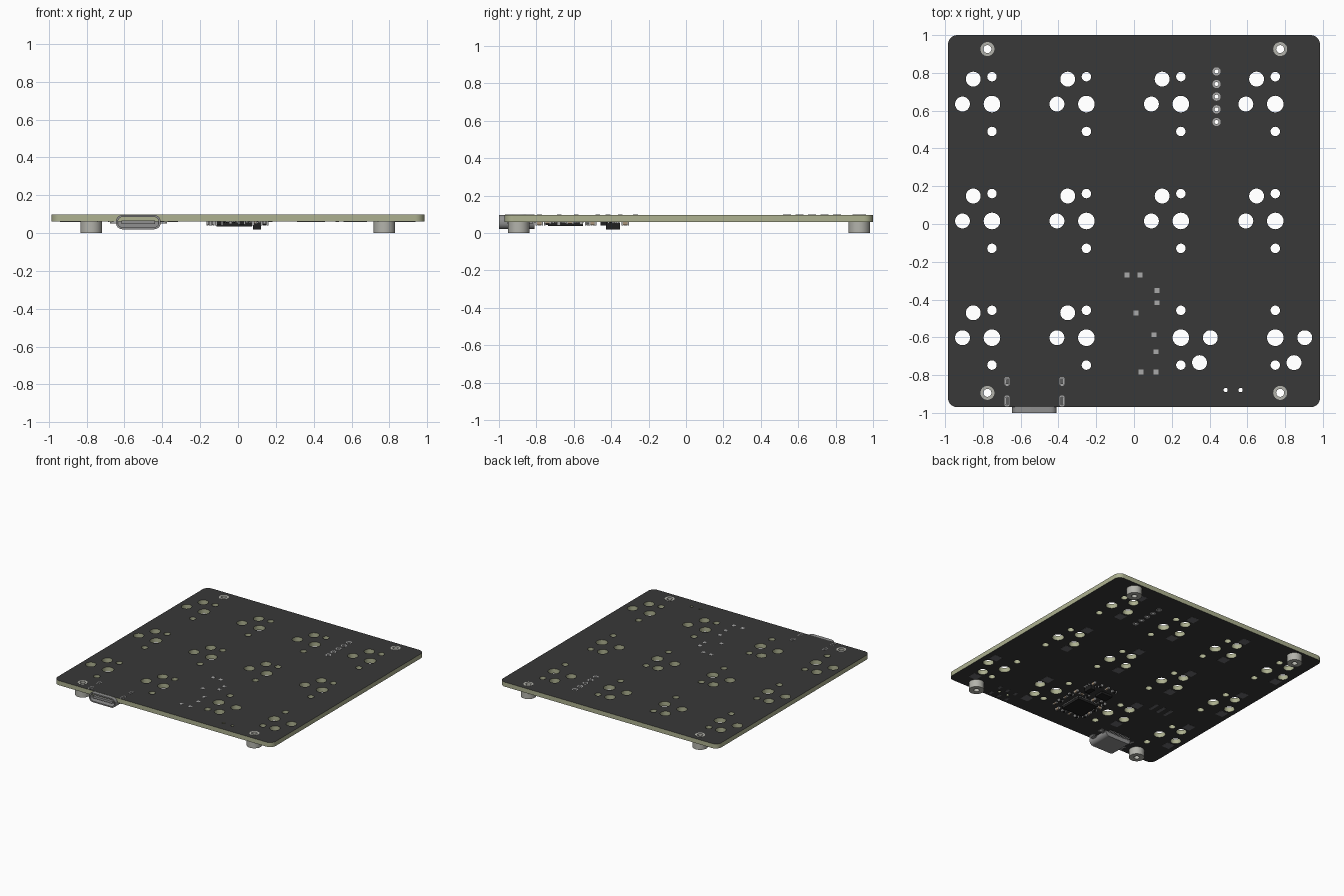
import bpy, math, random
from math import cos, sin, pi

if "Cube" in bpy.data.objects:
    bpy.data.objects.remove(bpy.data.objects["Cube"])
random.seed(4)


def mat(name, rgb):
    m = bpy.data.materials.new(name)
    m.diffuse_color = (*rgb, 1)
    m.use_nodes = True
    m.node_tree.nodes["Principled BSDF"].inputs["Base Color"].default_value = m.diffuse_color
    return m


MASK = mat("solder_mask", (0.04, 0.04, 0.04))
CORE = mat("board_core", (0.42, 0.44, 0.28))
STEEL = mat("steel", (0.45, 0.45, 0.41))
SHELL = mat("shell_metal", (0.28, 0.28, 0.28))
PAD = mat("solder_pad", (0.4, 0.4, 0.4))
UNDERPAD = mat("socket_pad", (0.15, 0.15, 0.16))
BLACK = mat("chip_black", (0.015, 0.015, 0.015))
TAN = mat("capacitor_tan", (0.4, 0.3, 0.2))


def circle(x, y, r, n=32):
    return [(x + r * cos(2 * pi * i / n), y + r * sin(2 * pi * i / n)) for i in range(n)]


def rounded(x0, x1, y0, y1, r, n=8):
    pts = []
    for k, (cx, cy) in enumerate([(x1 - r, y1 - r), (x0 + r, y1 - r), (x0 + r, y0 + r), (x1 - r, y0 + r)]):
        for i in range(n + 1):
            a = (k + i / n) * pi / 2
            pts.append((cx + r * cos(a), cy + r * sin(a)))
    return pts


def plate(name, loops, z0, z1, material, upright=False):
    """Filled outline with holes, extruded z0..z1 (or along y when upright)."""
    cu = bpy.data.curves.new(name, 'CURVE')
    cu.dimensions = '2D'
    cu.fill_mode = 'BOTH'
    cu.extrude = (z1 - z0) / 2
    for pts in loops:
        sp = cu.splines.new('POLY')
        sp.points.add(len(pts) - 1)
        for p, (x, y) in zip(sp.points, pts):
            p.co = (x, y, 0, 1)
        sp.use_cyclic_u = True
    ob = bpy.data.objects.new(name, cu)
    bpy.context.collection.objects.link(ob)
    mid = (z0 + z1) / 2
    if upright:
        ob.rotation_euler = (pi / 2, 0, 0)
        ob.location = (0, mid, 0)
    else:
        ob.location = (0, 0, mid)
    bpy.ops.object.select_all(action='DESELECT')
    ob.select_set(True)
    bpy.context.view_layer.objects.active = ob
    bpy.ops.object.convert(target='MESH')
    ob = bpy.context.view_layer.objects.active
    ob.name = name
    ob.data.materials.clear()
    ob.data.materials.append(material)
    bpy.ops.object.shade_smooth_by_angle(angle=math.radians(35))
    return ob


def boxes(name, items, material):
    """One mesh of many boxes, each (cx, cy, width, depth, z0, z1)."""
    v, f = [], []
    for cx, cy, w, d, z0, z1 in items:
        b = len(v)
        v += [(cx + sx * w / 2, cy + sy * d / 2, z) for z in (z0, z1)
              for sx, sy in ((-1, -1), (1, -1), (1, 1), (-1, 1))]
        f += [[b + i for i in q] for q in ((3, 2, 1, 0), (4, 5, 6, 7), (0, 1, 5, 4),
                                           (1, 2, 6, 5), (2, 3, 7, 6), (3, 0, 4, 7))]
    me = bpy.data.meshes.new(name)
    me.from_pydata(v, [], f)
    me.materials.append(material)
    ob = bpy.data.objects.new(name, me)
    bpy.context.collection.objects.link(ob)
    return ob


ZB, ZT = 0.06, 0.097
holes, pads = [], []

# Key switch footprints: five holes and two socket pads each
for row, cy in enumerate((0.635, 0.016, -0.602)):
    for col, cx in enumerate((-0.752, -0.252, 0.248, 0.748)):
        s = -1 if row == 2 and col >= 2 else 1
        holes += [circle(cx, cy, 0.044), circle(cx - s * 0.156, cy, 0.0395),
                  circle(cx - s * 0.099, cy + s * 0.132, 0.0395),
                  circle(cx, cy + 0.145, 0.025), circle(cx, cy - 0.145, 0.025)]
        pads += [(cx - s * 0.156, cy - s * 0.087, 0.068, 0.068, ZB - 0.001, ZB + 0.001),
                 (cx - s * 0.099, cy + s * 0.219, 0.068, 0.068, ZB - 0.001, ZB + 0.001)]

mounts = [(x, y) for x in (-0.776, 0.774) for y in (0.926, -0.894)]
header = [(0.437, 0.808 - 0.067 * i) for i in range(5)]
slots = [(x, y, h) for x in (-0.672, -0.381) for y, h in ((-0.833, 0.024), (-0.937, 0.03))]
holes += [circle(x, y, 0.037) for x, y in mounts]
holes += [circle(x, y, 0.021, 20) for x, y in header]
holes += [rounded(x - 0.013, x + 0.013, y - h, y + h, 0.0125) for x, y, h in slots]
holes += [circle(x, -0.879, 0.0115, 20) for x in (0.485, 0.564)]

# Circuit board: dark faces, olive edges and hole walls
board = plate("circuit_board", [rounded(-0.985, 0.985, -0.97, 1.0, 0.05)] + holes, ZB, ZT, CORE)
board.data.materials.append(MASK)
for p in board.data.polygons:
    p.material_index = 1 if abs(p.normal.z) > 0.5 else 0

# Stand-offs with a neck seated in the board
for x, y in mounts:
    plate("standoff", [circle(x, y, 0.057), circle(x, y, 0.021)], 0, ZB, STEEL)
    plate("standoff_neck", [circle(x, y, 0.037), circle(x, y, 0.021)], ZB, ZT + 0.001, STEEL)

# Plated header holes and connector slots
for x, y in header:
    plate("header_barrel", [circle(x, y, 0.022, 20), circle(x, y, 0.011, 20)], ZB - 0.001, ZT + 0.001, PAD)
for x, y, h in slots:
    plate("slot_plating", [rounded(x - 0.014, x + 0.014, y - h, y + h, 0.0135),
                           rounded(x - 0.007, x + 0.007, y - h + 0.007, y + h - 0.007, 0.0065)],
          ZB - 0.001, ZT + 0.001, PAD)
boxes("connector_tabs", [(x, y, 0.009, 2 * h - 0.02, 0.05, 0.09) for x, y, h in slots] +
      [(x + (0.018 if x < -0.5 else -0.018), y, 0.045, 2 * h - 0.02, 0.05, 0.056) for x, y, h in slots], SHELL)

# Socket connector: hollow shell, back wall and tongue
plate("connector_shell", [rounded(-0.645, -0.409, 0.02, 0.0955, 0.034),
                          rounded(-0.635, -0.419, 0.03, 0.0855, 0.026)], -1.0, -0.81, SHELL, True)
plate("connector_back", [rounded(-0.636, -0.418, 0.029, 0.0865, 0.026)], -0.88, -0.812, SHELL, True)
boxes("connector_tongue", [(-0.527, -0.93, 0.175, 0.12, 0.049, 0.067)], SHELL)
boxes("connector_leads", [(-0.615 + 0.016 * i, -0.8, 0.008, 0.03, 0.055, 0.06) for i in range(12)], PAD)

# Test pads on the top face
tests = [(-0.037, -0.27), (0.032, -0.27), (0.122, -0.352), (0.122, -0.417), (0.011, -0.471),
         (0.106, -0.587), (0.116, -0.677), (0.037, -0.783), (0.116, -0.783)]
boxes("top_test_pads", [(x, y, 0.025, 0.025, ZT - 0.001, ZT + 0.001) for x, y in tests], PAD)

# Underside pads: sockets, jumper strips and slide switch
pads += [(-0.60 + 0.07 * i, -0.32, 0.024, 0.09, ZB - 0.001, ZB + 0.001) for i in range(3)]
pads += [(x, y, 0.02, 0.035, ZB - 0.001, ZB + 0.001) for x in (0.45, 0.525, 0.6) for y in (-0.93, -0.83)]
boxes("underside_pads", pads, UNDERPAD)

# Main chip with leads on four sides, and a smaller raised chip
mx, my = -0.02, -0.645
boxes("main_chip", [(mx, my, 0.186, 0.186, 0.036, 0.057)], BLACK)
leads = []
for i in range(14):
    t = -0.0845 + 0.013 * i
    for s in (-1, 1):
        leads += [(mx + t, my + s * 0.092, 0.006, 0.014, 0.055, 0.06),
                  (mx + s * 0.092, my + t, 0.014, 0.006, 0.055, 0.06)]
boxes("main_chip_leads", leads, PAD)
boxes("regulator_chip", [(0.1, -0.39, 0.042, 0.074, 0.019, 0.055)], BLACK)
boxes("regulator_leads", [(0.1 + s * 0.027, -0.39 + 0.024 * k, 0.018, 0.01, 0.05, 0.06)
                          for s in (-1, 1) for k in (-1, 0, 1)], PAD)
boxes("memory_chip", [(-0.06, -0.42, 0.1, 0.075, 0.04, 0.058)], BLACK)

# Small passives scattered around the chips
spots = [(-0.145, -0.74 + 0.055 * i) for i in range(5)] + [(0.14, -0.74 + 0.06 * i) for i in range(5)]
spots += [(-0.1 + 0.06 * i, -0.785) for i in range(4)] + [(-0.1 + 0.06 * i, -0.51) for i in range(4)]
spots += [(-0.08 + 0.065 * i, -0.325) for i in range(4)]
bodies, caps = [], []
for x, y in spots:
    z = random.choice((0.042, 0.046, 0.05))
    dx, dy = random.choice(((1, 0), (0, 1)))
    bodies.append((x, y, 0.014 + 0.012 * dx, 0.014 + 0.012 * dy, z, 0.06))
    caps += [(x + s * 0.016 * dx, y + s * 0.016 * dy, 0.017 - 0.008 * dx, 0.017 - 0.008 * dy, z - 0.001, 0.06)
             for s in (-1, 1)]
boxes("passive_bodies_dark", bodies[::2], BLACK)
boxes("passive_bodies_tan", bodies[1::2], TAN)
boxes("passive_end_caps", caps, PAD)
